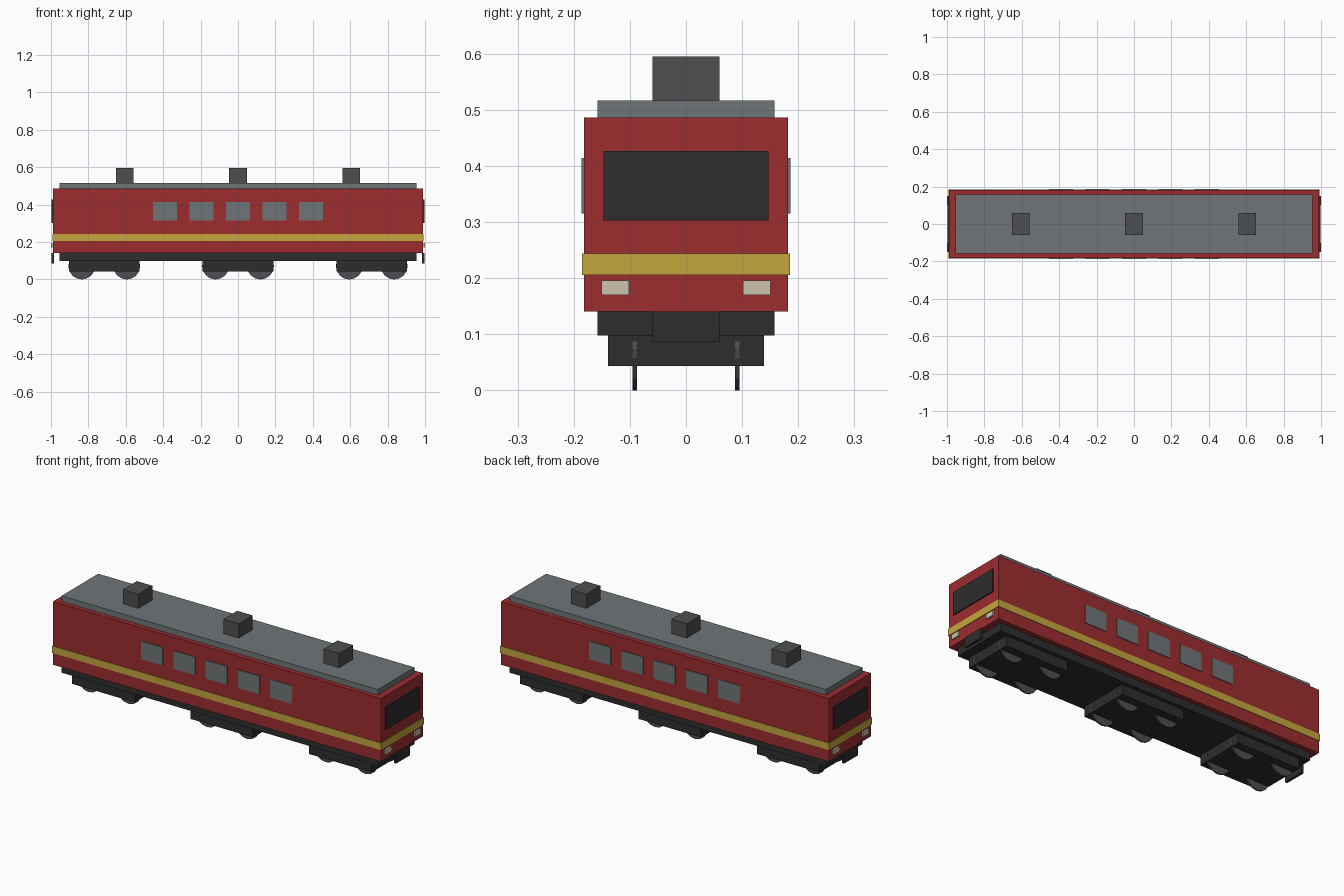
import bpy
import bmesh
import math
from mathutils import Matrix

if "Cube" in bpy.data.objects:
    bpy.data.objects.remove(bpy.data.objects["Cube"])


def material(name, hex_rgb):
    m = bpy.data.materials.new(name)
    srgb = [int(hex_rgb[i:i + 2], 16) / 255 for i in (0, 2, 4)]
    m.diffuse_color = [c / 12.92 if c < 0.04045 else ((c + 0.055) / 1.055) ** 2.4
                       for c in srgb] + [1.0]
    m.use_nodes = True
    m.node_tree.nodes["Principled BSDF"].inputs["Base Color"].default_value = m.diffuse_color
    return m


RED = material("body red", "9D2D2F")
YELLOW = material("stripe yellow", "C5A63D")
GREY = material("roof grey", "6F7678")
DARK = material("underframe black", "2D2D2D")
IRON = material("iron grey", "4E4D51")
CREAM = material("lamp cream", "CBC4AB")


def finish(name, bm, mat):
    me = bpy.data.meshes.new(name)
    bm.to_mesh(me)
    bm.free()
    me.materials.append(mat)
    ob = bpy.data.objects.new(name, me)
    bpy.context.collection.objects.link(ob)
    return ob


def box(name, mat, x, y, z):
    """Box from (min, max) ranges on each axis."""
    bm = bmesh.new()
    size = [r[1] - r[0] for r in (x, y, z)]
    mid = [(r[0] + r[1]) / 2 for r in (x, y, z)]
    bmesh.ops.create_cube(bm, size=1, matrix=Matrix.Translation(mid) @ Matrix.Diagonal((*size, 1)))
    return finish(name, bm, mat)


def wheel(name, x, y, radius=0.072, width=0.008):
    bm = bmesh.new()
    bmesh.ops.create_cone(bm, cap_ends=True, segments=16, radius1=radius, radius2=radius,
                          depth=width, matrix=Matrix.Translation((x, y, radius))
                          @ Matrix.Rotation(math.pi / 2, 4, 'X'))
    return finish(name, bm, IRON)


# Main shell, roof, chassis and the stripe around the sides
box("body", RED, (-0.99, 0.99), (-0.182, 0.182), (0.141, 0.486))
box("roof", GREY, (-0.955, 0.955), (-0.158, 0.158), (0.486, 0.517))
box("chassis", DARK, (-0.955, 0.955), (-0.158, 0.158), (0.098, 0.141))
box("stripe", YELLOW, (-0.993, 0.993), (-0.185, 0.185), (0.206, 0.244))

# Roof boxes
for cx in (-0.606, 0, 0.606):
    box("roof_box", IRON, (cx - 0.047, cx + 0.047), (-0.06, 0.06), (0.517, 0.595))

# Five windows on each side
for s in (-1, 1):
    for i in range(-2, 3):
        cx = i * 0.195
        box("side_window", GREY, (cx - 0.065, cx + 0.065),
            sorted((s * 0.179, s * 0.186)), (0.315, 0.414))

# Both ends: windscreen, headlights and coupler plate
for s in (-1, 1):
    box("windscreen", DARK, sorted((s * 0.988, s * 0.996)), (-0.147, 0.147), (0.303, 0.427))
    box("coupler_plate", DARK, sorted((s * 0.984, s * 0.997)), (-0.06, 0.06), (0.086, 0.141))
    for t in (-1, 1):
        box("headlight", CREAM, sorted((s * 0.991, s * 1.0)),
            sorted((t * 0.102, t * 0.151)), (0.17, 0.196))

# Three bogies with four wheels each
for cx in (-0.715, 0, 0.715):
    box("bogie_frame", DARK, (cx - 0.189, cx + 0.189), (-0.139, 0.139), (0.043, 0.098))
    for dx in (-0.12, 0.12):
        for y in (-0.091, 0.091):
            wheel("wheel", cx + dx, y)
